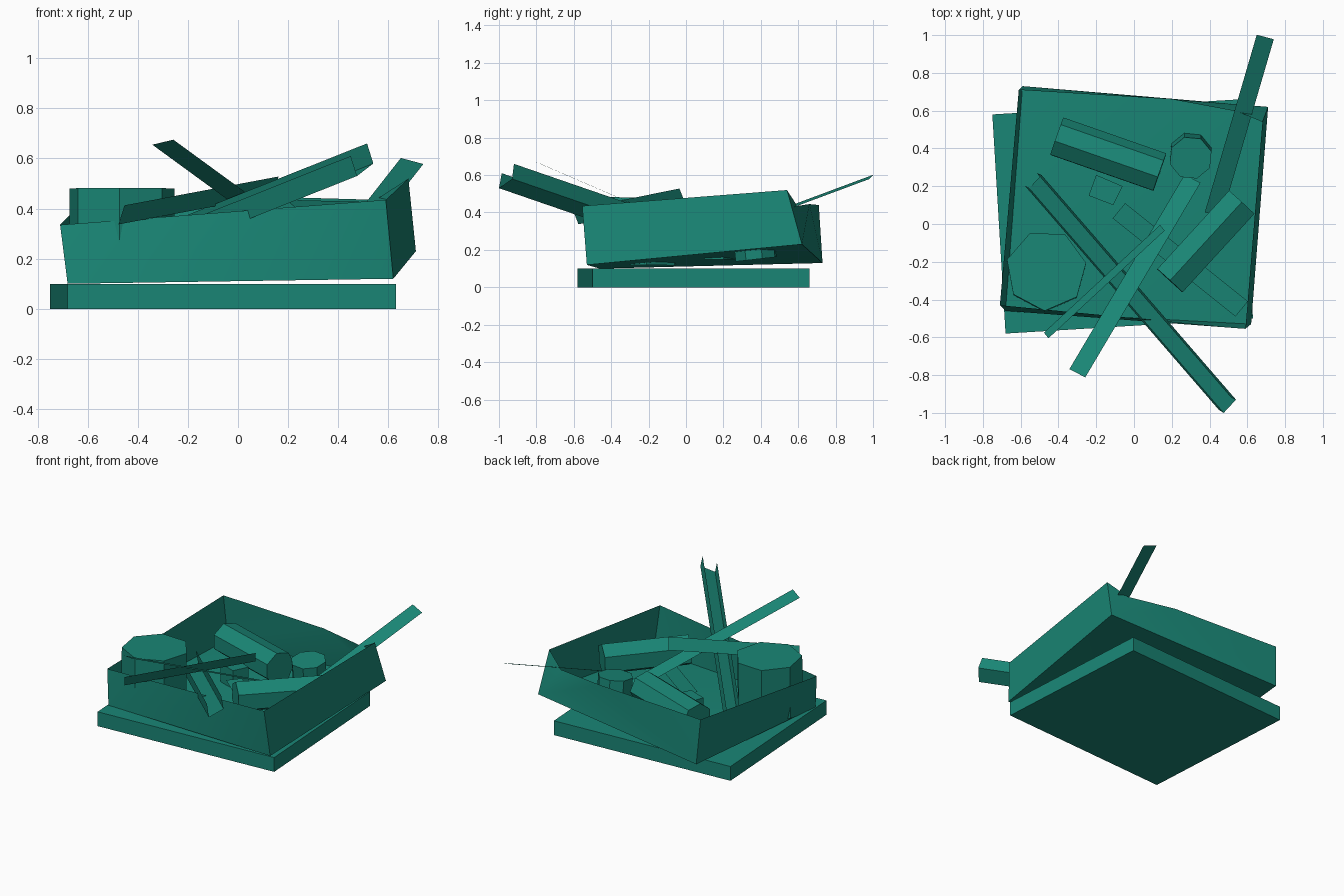
import bpy
from mathutils import Vector as V

if "Cube" in bpy.data.objects:
    bpy.data.objects.remove(bpy.data.objects["Cube"])

mat = bpy.data.materials.new("teal")
mat.diffuse_color = (0.01, 0.24, 0.18, 1)
mat.use_nodes = True
mat.node_tree.nodes["Principled BSDF"].inputs["Base Color"].default_value = mat.diffuse_color


def make(name, verts, faces, smooth=False):
    me = bpy.data.meshes.new(name)
    me.from_pydata([tuple(v) for v in verts], [], faces)
    me.materials.append(mat)
    ob = bpy.data.objects.new(name, me)
    bpy.context.collection.objects.link(ob)
    if smooth:
        bpy.context.view_layer.objects.active = ob
        ob.select_set(True)
        bpy.ops.object.shade_smooth_by_angle(angle=0.6)
        ob.select_set(False)
    return ob


def loft(name, ring, offset, caps=True):
    """Sweep a closed ring of points along a vector."""
    n = len(ring)
    verts = [V(p) for p in ring] + [V(p) + V(offset) for p in ring]
    faces = [(i, (i + 1) % n, n + (i + 1) % n, n + i) for i in range(n)]
    if caps:
        faces += [tuple(range(n))[::-1], tuple(range(n, 2 * n))]
    return make(name, verts, faces)


def drum(name, a, b, r, sides, turn=0):
    """Prism with an n-sided section running from a to b."""
    import math
    a, b = V(a), V(b)
    d = (b - a).normalized()
    ref = V((1, 0, 0)) if abs(d.z) > 0.7 else V((0, 0, 1))
    u = (ref - d * ref.dot(d)).normalized()
    w = d.cross(u)
    ang = [math.radians(turn) + math.tau * i / sides for i in range(sides)]
    return loft(name, [a + r * (u * math.cos(t) + w * math.sin(t)) for t in ang], b - a)


def sheet(name, a, b, half):
    """Thin flat plank between two end midpoints."""
    a, b, h = V(a), V(b), V(half)
    return make(name, [a - h, b - h, b + h, a + h], [(0, 1, 2, 3)])


# base slab
loft("base_slab", [(-0.75, 0.58, 0), (-0.68, -0.58, 0), (0.63, -0.50, 0), (0.56, 0.66, 0)], (0, 0, 0.1))

# warped open tray: bottom corners, rim corners, bent back rim
tray = [(-0.68, -0.46, 0.10), (0.62, -0.53, 0.12), (0.71, 0.62, 0.23), (-0.59, 0.73, 0.13),
        (-0.71, -0.43, 0.335), (0.59, -0.555, 0.435), (0.68, 0.54, 0.52), (-0.61, 0.71, 0.44),
        (0.2, 0.66, 0.445), (0.55, 0.595, 0.435)]
make("tray", tray, [(0, 1, 2), (0, 2, 3), (0, 1, 5), (0, 5, 4), (1, 2, 6, 5),
                    (3, 0, 4, 7), (2, 3, 8), (3, 7, 8), (2, 8, 9), (2, 9, 6)], smooth=True)

# upright drums
drum("large_drum", (-0.465, -0.25, 0.12), (-0.465, -0.245, 0.48), 0.215, 7, 10.5)
drum("small_drum", (0.30, 0.375, 0.15), (0.30, 0.35, 0.37), 0.115, 8, 17)

# lying drums
drum("rear_log", (-0.41, 0.46, 0.29), (0.135, 0.27, 0.30), 0.11, 7, 12)
drum("right_log", (0.19, -0.30, 0.33), (0.57, 0.115, 0.32), 0.105, 6, 0)

# open channel beam sticking out at the front
ends = [V(p) for p in ((0.515, -0.92, 0.66), (0.54, -0.93, 0.58), (0.475, -1.0, 0.53), (0.45, -0.985, 0.61))]
run = V((-1.03, 1.19, -0.41))
make("channel_beam", ends + [p + run for p in ends], [(i, i + 1, i + 5, i + 4) for i in range(3)])

# loose planks
sheet("back_plank", (0.695, 0.99, 0.59), (0.42, 0.05, 0.24), (0.045, -0.012, -0.012))
sheet("front_plank", (-0.30, -0.79, 0.665), (0.31, 0.24, 0.22), (0.042, -0.022, 0.01))
sheet("edge_plank", (-0.465, -0.59, 0.375), (0.15, -0.02, 0.49), (0.012, -0.015, 0.038))
sheet("floor_plank", (-0.08, 0.07, 0.24), (0.57, -0.45, 0.18), (0.033, 0.04, 0))

# small block
loft("small_block", [(-0.24, 0.15, 0.15), (-0.11, 0.10, 0.15), (-0.06, 0.20, 0.15), (-0.20, 0.26, 0.15)],
     (0, 0, 0.13))
